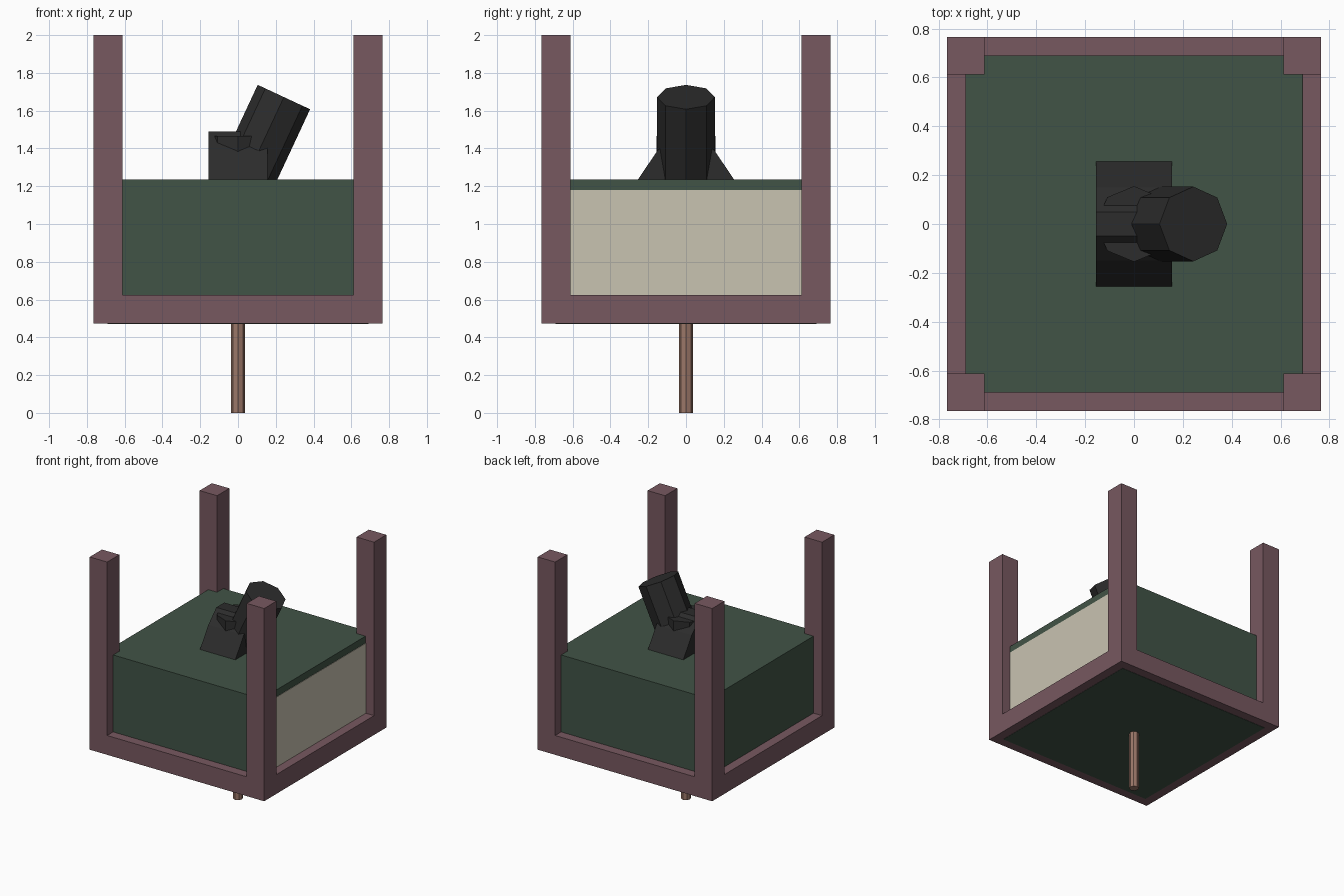
import bpy, math
from mathutils import Vector, Matrix

if "Cube" in bpy.data.objects:
    bpy.data.objects.remove(bpy.data.objects["Cube"])


def material(name, rgb):
    m = bpy.data.materials.new(name)
    m.diffuse_color = (*rgb, 1)
    m.use_nodes = True
    m.node_tree.nodes["Principled BSDF"].inputs["Base Color"].default_value = m.diffuse_color
    return m


MAUVE = material("mauve_frame", (0.185, 0.098, 0.117))
GREEN = material("dark_green", (0.053, 0.087, 0.061))
CREAM = material("cream", (0.584, 0.546, 0.44))
BLACK = material("black", (0.025, 0.025, 0.025))
COPPER = material("copper_brown", (0.33, 0.185, 0.14))


def mesh_object(name, verts, faces, mat):
    me = bpy.data.meshes.new(name)
    me.from_pydata(verts, [], faces)
    me.materials.append(mat)
    ob = bpy.data.objects.new(name, me)
    bpy.context.collection.objects.link(ob)
    return ob


def prism(name, bottom, top, mat):
    """Solid between two matching outlines."""
    n = len(bottom)
    faces = [tuple(reversed(range(n))), tuple(range(n, 2 * n))]
    faces += [(i, (i + 1) % n, n + (i + 1) % n, n + i) for i in range(n)]
    return mesh_object(name, bottom + top, faces, mat)


def box(name, lo, hi, mat):
    ring = [(lo[0], lo[1]), (hi[0], lo[1]), (hi[0], hi[1]), (lo[0], hi[1])]
    return prism(name, [(*p, lo[2]) for p in ring], [(*p, hi[2]) for p in ring], mat)


def cylinder(name, start, end, radius, mat, sides=8):
    a, b = Vector(start), Vector(end)
    tilt = Matrix.Rotation(math.atan2(b.x - a.x, b.z - a.z), 3, 'Y')
    ring = [tilt @ Vector((radius * math.cos(t), radius * math.sin(t), 0))
            for t in (2 * math.pi * i / sides for i in range(sides))]
    return prism(name, [a + r for r in ring], [b + r for r in ring], mat)


OUT, INN, BODY = 0.765, 0.612, 0.69
Z0, Z1, ZTOP = 0.472, 0.625, 1.235

# Corner posts
for sx in (-1, 1):
    for sy in (-1, 1):
        xs, ys = sorted((sx * INN, sx * OUT)), sorted((sy * INN, sy * OUT))
        box("corner_post", (xs[0], ys[0], Z0), (xs[1], ys[1], 2.0), MAUVE)

# Bottom rails between the posts
for s in (-1, 1):
    a, b = sorted((s * INN, s * OUT))
    box("side_rail", (a, -INN, Z0), (b, INN, Z1), MAUVE)
    box("cross_rail", (-INN, a, Z0), (INN, b, Z1), MAUVE)

# Body with the cream panel on its right side
box("body", (-BODY, -BODY, Z0 - 0.002), (BODY, BODY, ZTOP), GREEN)
box("cream_panel", (BODY - 0.003, -INN, Z1), (BODY + 0.003, INN, 1.18), CREAM)

# Pole below
cylinder("pole", (0, 0, 0), (0, 0, Z0 + 0.03), 0.036, COPPER)

# Mount: stepped-slope profile run along x
half = [(0.255, ZTOP), (0.15, 1.39), (0.05, 1.49)]
profile = half + [(-y, z) for y, z in reversed(half)]
prism("mount", [(-0.155, y, z) for y, z in profile],
      [(0.155, y, z) for y, z in profile], BLACK)

# Upright collar and tilted spout
cylinder("collar", (0, 0, 1.2), (0, 0, 1.465), 0.155, BLACK)
cylinder("tilted_spout", (0.01, 0, 1.172), (0.243, 0, 1.672), 0.153, BLACK)
